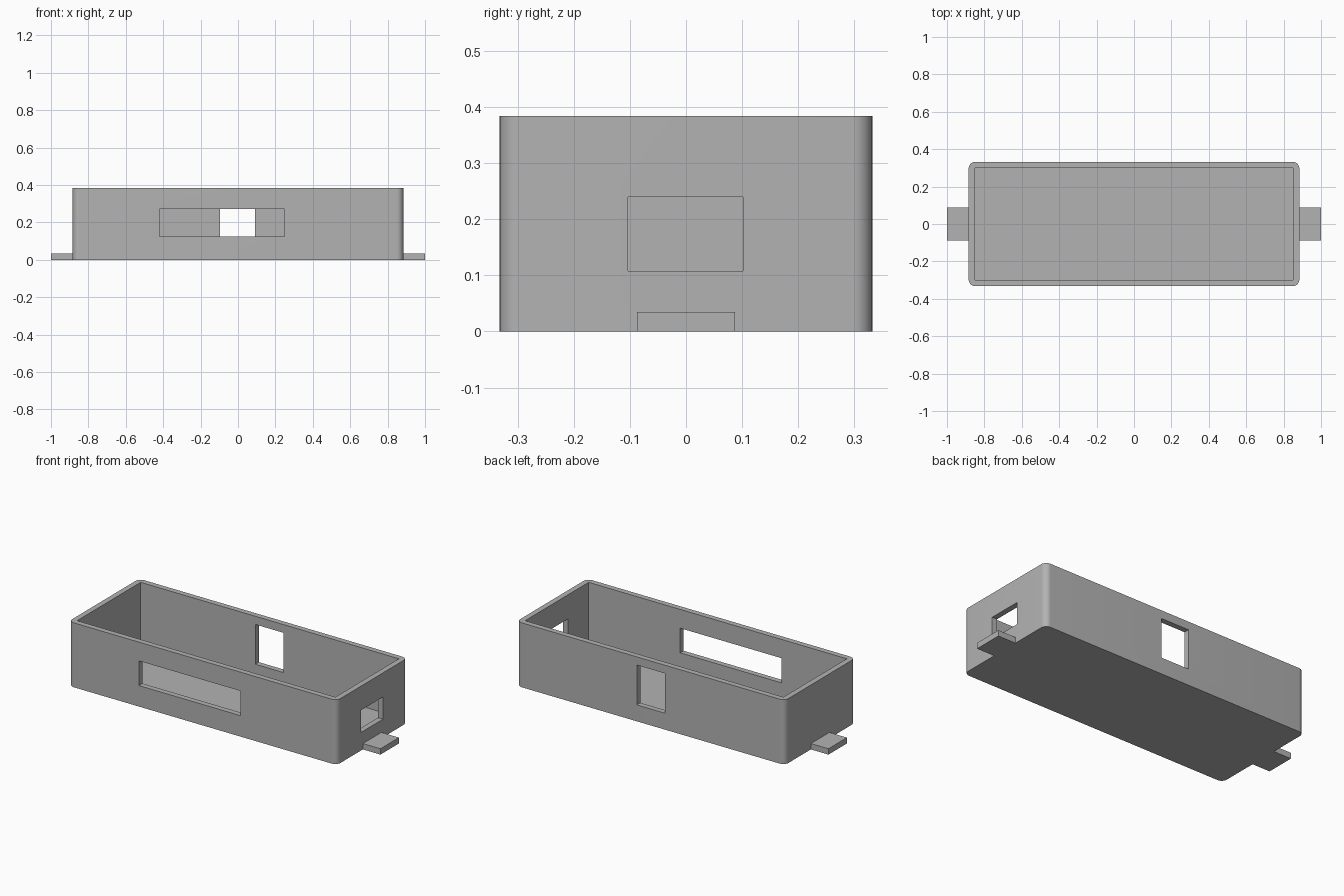
import bpy
from mathutils import Vector

cube = bpy.data.objects.get("Cube")
if cube:
    bpy.data.objects.remove(cube, do_unlink=True)

W, D, H = 0.884, 0.332, 0.384     # half width, half depth, height
WALL, FLOOR = 0.033, 0.035

grey = bpy.data.materials.new("grey_plastic")
grey.use_nodes = True
colour = (0.45, 0.45, 0.45, 1)
grey.diffuse_color = colour
grey.node_tree.nodes["Principled BSDF"].inputs["Base Color"].default_value = colour


def block(name, low, high):
    """Axis-aligned box between two corners."""
    low, high = Vector(low), Vector(high)
    bpy.ops.mesh.primitive_cube_add(size=1, location=(low + high) / 2)
    ob = bpy.context.object
    ob.name = name
    ob.scale = high - low
    bpy.ops.object.transform_apply(location=True, rotation=False, scale=True)
    ob.data.materials.append(grey)
    return ob


def apply_modifier(ob, mod):
    bpy.context.view_layer.objects.active = ob
    bpy.ops.object.modifier_apply(modifier=mod.name)


def combine(ob, tool, operation):
    """Apply a boolean and discard its tool."""
    mod = ob.modifiers.new("boolean", "BOOLEAN")
    mod.operation, mod.solver, mod.object = operation, "EXACT", tool
    apply_modifier(ob, mod)
    bpy.data.objects.remove(tool, do_unlink=True)


# Case body with rounded vertical corners
case = block("open_case", (-W, -D, 0), (W, D, H))
weights = case.data.attributes.new("bevel_weight_edge", "FLOAT", "EDGE")
for edge in case.data.edges:
    a, b = (case.data.vertices[i].co for i in edge.vertices)
    weights.data[edge.index].value = float(abs(a.z - b.z) > H / 2)
bevel = case.modifiers.new("rounded_corners", "BEVEL")
bevel.limit_method, bevel.width, bevel.segments = "WEIGHT", 0.035, 10
apply_modifier(case, bevel)

# Mounting tabs at both ends
for side in (-1, 1):
    tab = block("mounting_tab", (min(side * 0.87, side), -0.087, 0),
                (max(side * 0.87, side), 0.087, 0.035))
    combine(case, tab, "UNION")

# Hollow interior, then the openings in the front, back and end walls
openings = {
    "cavity": ((-W + WALL, -D + WALL, FLOOR), (W - WALL, D - WALL, H + 0.1)),
    "front_slot": ((-0.42, -D - 0.1, 0.125), (0.248, -D + 0.1, 0.272)),
    "back_window": ((-0.095, D - 0.1, 0.098), (0.092, D + 0.1, 0.335)),
    "end_port": ((W - 0.1, -0.103, 0.108), (W + 0.1, 0.102, 0.24)),
}
for name, (low, high) in openings.items():
    combine(case, block(name, low, high), "DIFFERENCE")

# Smooth corners, crisp edges
bpy.ops.object.select_all(action="DESELECT")
case.select_set(True)
bpy.context.view_layer.objects.active = case
bpy.ops.object.shade_smooth_by_angle(angle=0.6)
